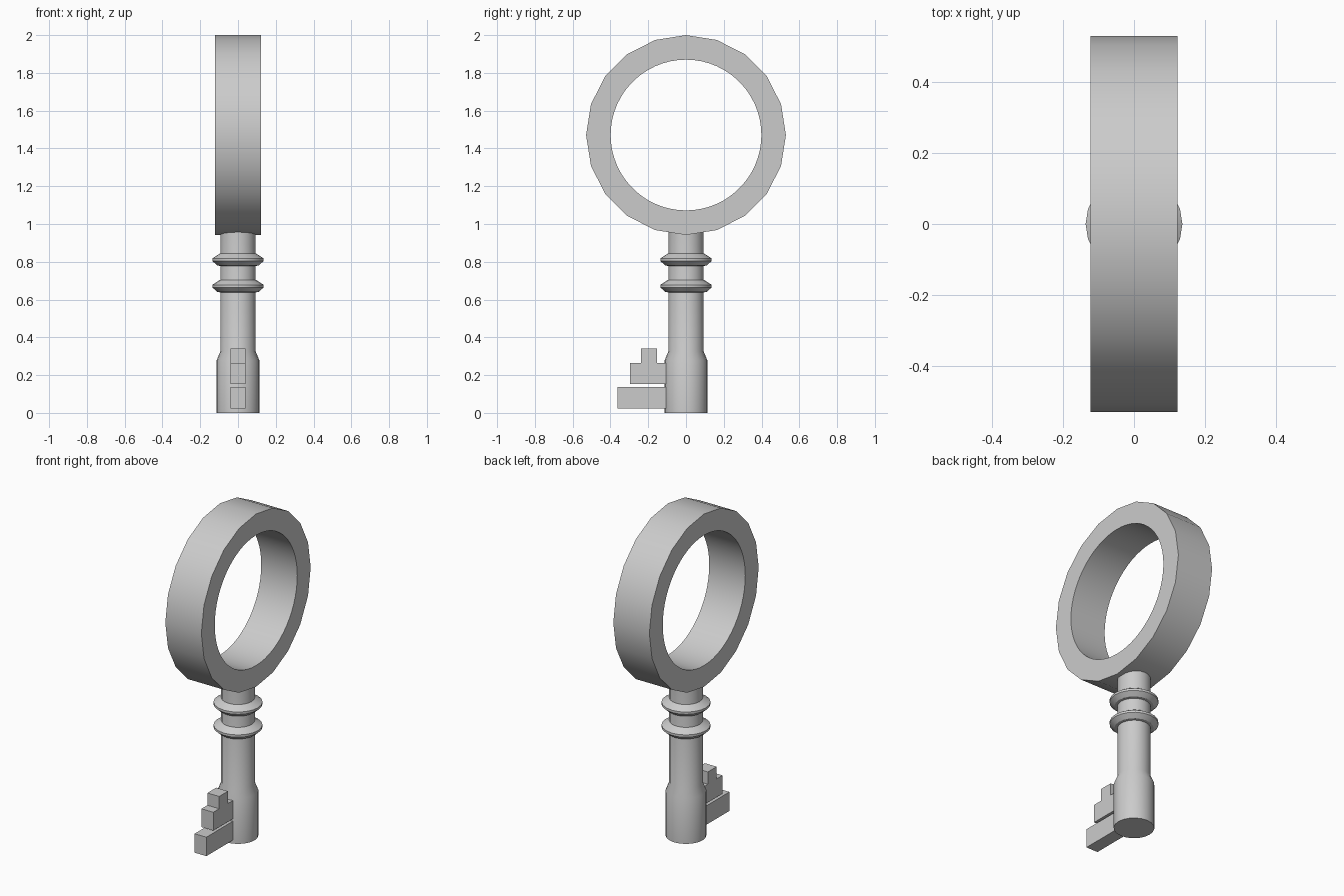
import bpy, bmesh
from math import sin, cos, pi, radians

if "Cube" in bpy.data.objects:
    bpy.data.objects.remove(bpy.data.objects["Cube"])


def finish(name, bm, smooth=True):
    bmesh.ops.recalc_face_normals(bm, faces=bm.faces)
    mesh = bpy.data.meshes.new(name)
    bm.to_mesh(mesh)
    bm.free()
    ob = bpy.data.objects.new(name, mesh)
    bpy.context.collection.objects.link(ob)
    if smooth:
        bpy.ops.object.select_all(action='DESELECT')
        ob.select_set(True)
        bpy.context.view_layer.objects.active = ob
        bpy.ops.object.shade_smooth_by_angle(angle=radians(25))
    return ob


def lathe(name, profile, sides=20):
    """Revolve (radius, z) points round the z axis and cap both ends."""
    bm = bmesh.new()
    rings = [[bm.verts.new((r * cos(2 * pi * i / sides), r * sin(2 * pi * i / sides), z))
              for i in range(sides)] for r, z in profile]
    for a, b in zip(rings, rings[1:]):
        for i in range(sides):
            j = (i + 1) % sides
            bm.faces.new((a[i], a[j], b[j], b[i]))
    bm.faces.new(rings[0])
    bm.faces.new(rings[-1])
    return finish(name, bm)


def box(name, y0, y1, z0, z1, half=0.04):
    bm = bmesh.new()
    bmesh.ops.create_cube(bm, size=1)
    for v in bm.verts:
        v.co = (v.co.x * 2 * half, (y0 + y1) / 2 + v.co.y * (y1 - y0),
                (z0 + z1) / 2 + v.co.z * (z1 - z0))
    return finish(name, bm, smooth=False)


# Bow: ring with a 20-sided outside and a finer round hole
OUT, K, HALF, CZ = 20, 3, 0.122, 1.471
bm = bmesh.new()


def circle(radius, n, x):
    return [bm.verts.new((x, radius * sin(2 * pi * i / n), CZ + radius * cos(2 * pi * i / n)))
            for i in range(n)]


sides = [(circle(0.529, OUT, x), circle(0.399, OUT * K, x)) for x in (-HALF, HALF)]
for outer, inner in sides:
    for i in range(OUT):
        arc = [inner[(i * K + k) % (OUT * K)] for k in range(K + 1)]
        bm.faces.new([outer[(i + 1) % OUT], outer[i]] + arc)
for a, b in zip(*sides):
    for i in range(len(a)):
        j = (i + 1) % len(a)
        bm.faces.new((a[i], a[j], b[j], b[i]))
finish("bow_ring", bm)

# Shaft with the thicker barrel at its foot
lathe("shaft", [(0.113, 0), (0.113, 0.278), (0.093, 0.327), (0.093, 1.0)])

# Two bevelled collars
for name, z in (("lower_collar", 0.671), ("upper_collar", 0.811)):
    lathe(name, [(0.093, z - 0.033), (0.109, z - 0.031), (0.136, z - 0.007),
                 (0.136, z + 0.007), (0.095, z + 0.033)])

# Stepped teeth
box("bottom_tooth", -0.363, -0.08, 0.022, 0.138)
box("middle_tooth", -0.296, -0.08, 0.153, 0.265)
box("top_tooth", -0.239, -0.154, 0.265, 0.34)
